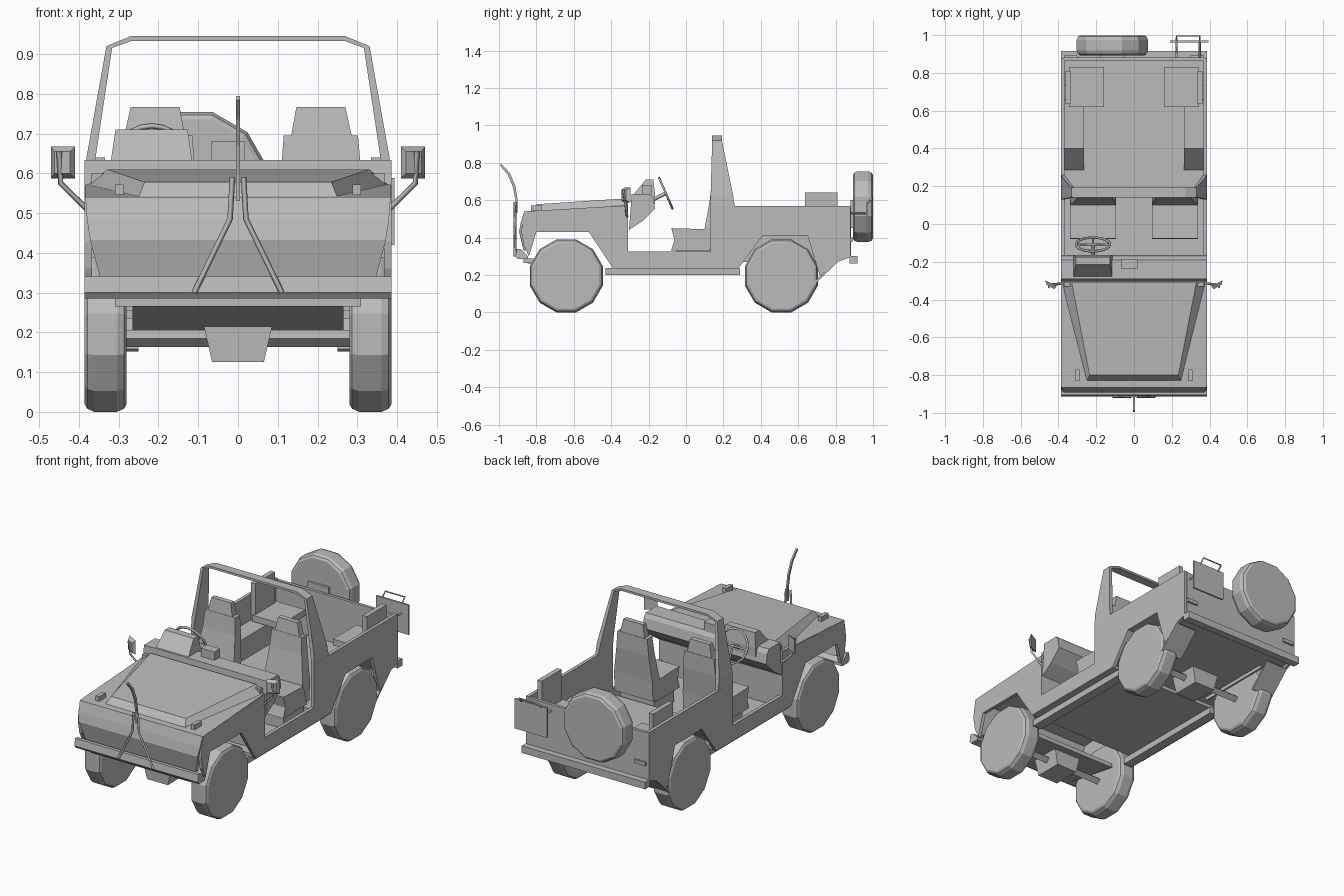
import bpy, bmesh, math
from mathutils import Vector, Matrix

if "Cube" in bpy.data.objects:
    bpy.data.objects.remove(bpy.data.objects["Cube"])

paint = bpy.data.materials.new("plain_grey")
paint.use_nodes = True
paint.diffuse_color = (0.5, 0.5, 0.5, 1)
paint.node_tree.nodes["Principled BSDF"].inputs["Base Color"].default_value = (0.5, 0.5, 0.5, 1)


def finish(ob, mirror):
    ob.data.materials.append(paint)
    if mirror:
        ob.modifiers.new("Mirror", "MIRROR")
    return ob


def solid(name, rings, mirror=False):
    """Skin a list of matching point loops and cap both ends."""
    bm = bmesh.new()
    loops = [[bm.verts.new(p) for p in ring] for ring in rings]
    n = len(loops[0])
    for a, b in zip(loops, loops[1:]):
        for i in range(n):
            j = (i + 1) % n
            bm.faces.new((a[i], a[j], b[j], b[i]))
    bm.faces.new(loops[0][::-1])
    bm.faces.new(loops[-1])
    bmesh.ops.recalc_face_normals(bm, faces=bm.faces[:])
    mesh = bpy.data.meshes.new(name)
    bm.to_mesh(mesh)
    bm.free()
    ob = bpy.data.objects.new(name, mesh)
    bpy.context.scene.collection.objects.link(ob)
    return finish(ob, mirror)


def side_profile(name, pts, x0, x1, mirror=False):
    """Extrude a (y, z) outline across x."""
    return solid(name, [[(x, y, z) for y, z in pts] for x in (x0, x1)], mirror)


def stack(name, levels, mirror=False):
    """Rectangles (z, x0, x1, y0, y1) joined from bottom to top."""
    return solid(name, [[(a, c, z), (b, c, z), (b, d, z), (a, d, z)]
                        for z, a, b, c, d in levels], mirror)


def box(name, x0, x1, y0, y1, z0, z1, mirror=False):
    return stack(name, [(z0, x0, x1, y0, y1), (z1, x0, x1, y0, y1)], mirror)


def rod(name, pts, r, mirror=False, closed=False):
    """Square-section bar along a path."""
    cu = bpy.data.curves.new(name, "CURVE")
    cu.dimensions = "3D"
    cu.bevel_depth = r
    cu.bevel_resolution = 0
    cu.use_fill_caps = True
    sp = cu.splines.new("POLY")
    sp.points.add(len(pts) - 1)
    for p, co in zip(sp.points, pts):
        p.co = (*co, 1)
    sp.use_cyclic_u = closed
    tmp = bpy.data.objects.new(name + "_path", cu)
    mesh = bpy.data.meshes.new_from_object(tmp)
    bpy.data.objects.remove(tmp)
    ob = bpy.data.objects.new(name, mesh)
    bpy.context.scene.collection.objects.link(ob)
    return finish(ob, mirror)


def wheel(name, centre, turn=0, size=1, mirror=False):
    """Twelve-sided tyre with rounded shoulders, flat on the ground."""
    rings = []
    spin = Matrix.Rotation(turn, 3, "Z")
    for w, r in ((-.053, .182), (-.046, .194), (-.028, .202), (.028, .202), (.046, .194), (.053, .182)):
        rings.append([spin @ Vector((w, size * r * math.cos(a), size * r * math.sin(a))) + Vector(centre)
                      for a in (math.radians(15 + 30 * i) for i in range(12))])
    return solid(name, rings, mirror)


# Wheels
wheel("front_wheels", (.333, -.64, .195), mirror=True)
wheel("rear_wheels", (.333, .51, .195), mirror=True)
wheel("spare_wheel", (-.115, .946, .565), math.pi / 2, .97)

# Body sides with wheel cut-outs and door opening
side_profile("body_side", [
    (-.84, .3), (-.868, .36), (-.88, .43), (-.875, .48), (-.86, .54), (-.31, .57), (-.31, .325), (.13, .325),
    (.13, .57), (.88, .57), (.88, .295), (.81, .27), (.715, .195), (.65, .41), (.41, .41), (.28, .235),
    (-.39, .235), (-.52, .43), (-.8, .43)], .367, .386, True)

# Hood deck and tapering nose
side_profile("hood_deck", [(-.865, .54), (-.31, .572), (-.31, .555), (-.865, .523)], -.384, .384)
solid("nose", [[(-w, y, z), (w, y, z), (w, y + .02, z), (-w, y + .02, z)]
               for z, w, y in ((.33, .345, -.868), (.432, .372, -.893), (.485, .38, -.882), (.54, .384, -.865))])
solid("raised_hood", [
    [(-.25, -.83, .54), (.25, -.83, .54), (.235, -.8, .578), (-.235, -.8, .578)],
    [(-.386, -.31, .565), (.386, -.31, .565), (.33, -.31, .61), (-.33, -.31, .61)]])
box("hood_lamp", .288, .31, -.83, -.77, .545, .572, True)
side_profile("front_bumper", [(-.912, .3), (-.9, .285), (-.845, .285), (-.845, .3), (-.885, .34), (-.905, .34)],
             -.386, .386)
side_profile("front_skid", [(-.86, .285), (-.86, .265), (-.5, .2), (-.5, .225)], -.265, .265)
box("front_crossmember", -.31, .31, -.87, -.8, .265, .287)

# Firewall and dashboard
box("firewall", -.37, .37, -.33, -.31, .235, .6)
side_profile("dashboard", [(-.305, .44), (-.23, .49), (-.165, .555), (-.175, .61), (-.19, .633), (-.29, .633)],
             -.386, .386)
stack("instrument_pod", [(.58, -.32, -.115, -.28, -.165), (.63, -.32, -.115, -.28, -.165),
                         (.71, -.308, -.127, -.215, -.175)])
box("gauge_box", -.068, .018, -.235, -.185, .63, .68)

# Steering wheel
hub = Vector((-.217, -.108, .637))
up = Vector((0, -.4, .91)).normalized()
rim = [hub + .09 * (math.cos(t) * Vector((1, 0, 0)) + math.sin(t) * up)
       for t in (math.tau * i / 20 for i in range(20))]
rod("steering_rim", rim, .007, closed=True)
for i in (0, 10, 15):
    rod("steering_spoke", [hub, rim[i]], .006)
rod("steering_column", [hub, hub + Vector((0, -.09, -.045))], .01)

# Floors and sills
box("cab_floor", -.37, .37, -.39, .28, .235, .255)
box("tub_floor", -.28, .28, .15, .87, .29, .305)
box("tub_step", -.37, .37, .14, .16, .25, .305)
box("front_floor_corner", .27, .37, .15, .3, .29, .305, True)
box("rear_floor_corner", .27, .37, .71, .87, .29, .305, True)
box("chassis_rail", .29, .345, -.43, .29, .2, .237, True)

# Rear wheel housings
side_profile("wheel_housing", [(.28, .3), (.4, .425), (.66, .425), (.74, .3), (.72, .29),
                               (.65, .41), (.41, .41), (.3, .29)], .27, .38, True)
side_profile("wheel_housing_wall", [(.28, .27), (.28, .3), (.4, .425), (.66, .425), (.74, .3), (.74, .27)],
             .266, .276, True)

# Tailgate, rear bumper, flaps
box("tailgate", -.37, .37, .865, .882, .295, .565)
box("rear_bumper", -.386, .386, .875, .917, .262, .302)
side_profile("mud_flap", [(.81, .28), (.815, .272), (.69, .152), (.68, .158)], .25, .386, True)
box("tail_lamp", .3, .37, .88, .893, .38, .4, True)
box("spare_bracket", -.18, -.05, .88, .91, .45, .6)

# Roll bar
stack("roll_bar_post", [(.56, .368, .386, .13, .262), (.635, .359, .382, .132, .25),
                        (.92, .316, .331, .14, .192)], True)
hoop = [(-.331, .92), (-.27, .945), (.27, .945), (.331, .92), (.318, .915), (.268, .933), (-.268, .933), (-.318, .915)]
solid("roll_bar_top", [[(x, y, z) for x, z in hoop] for y in (.14, .192)])

# Front seats
side_profile("seat_cushion", [(-.08, .33), (-.062, .385), (-.078, .45), (.1, .445), (.13, .33)], .095, .34, True)
box("seat_base", .11, .32, -.05, .13, .25, .335, True)
stack("seat_back", [(.34, .095, .335, .09, .16), (.45, .095, .335, .1, .165),
                    (.6, .108, .31, .127, .18), (.695, .115, .302, .137, .182)], True)
stack("headrest", [(.69, .133, .287, .138, .18), (.767, .147, .27, .147, .175)], True)

# Folding rear seats
box("rear_seat_cushion", .16, .345, .62, .83, .43, .465, True)
box("rear_seat_back", .335, .362, .635, .81, .43, .64, True)

# Mirrors, angled with a narrower front
solid("mirror_head", [
    [(.41, -.33, .587), (.47, -.298, .587), (.47, -.298, .667), (.41, -.33, .667)],
    [(.422, -.345, .6), (.462, -.322, .6), (.462, -.322, .655), (.422, -.345, .655)]], True)
rod("mirror_arm", [(.38, -.315, .51), (.446, -.322, .575), (.45, -.335, .655)], .007, True)

# Wire cutter on the nose
rod("cutter_leg", [(.11, -.914, .3), (.02, -.914, .485), (.014, -.914, .59)], .007, True)
blade = [(-.912, .53), (-.912, .6), (-.925, .67), (-.952, .735), (-.995, .785),
         (-.988, .795), (-.942, .745), (-.912, .675), (-.9, .6), (-.9, .53)]
side_profile("cutter_blade", blade, -.005, .005)

# Equipment plate with handle on the tail
box("equipment_plate", .19, .394, .962, .972, .42, .588)
for x in (.225, .348):
    rod("plate_bracket", [(x, .88, .53), (x, .966, .53)], .006)
rod("plate_handle", [(.225, .966, .58), (.225, .995, .61), (.348, .995, .61), (.348, .966, .58)], .005)

# Axles and differentials
for label, y in (("front", -.64), ("rear", .51)):
    side_profile(label + "_axle", [(y - .025, .185), (y, .206), (y + .025, .185), (y, .163)], -.3, .3)
    stack(label + "_differential", [(.125, -.065, .065, y - .08, y + .08),
                                    (.215, -.086, .086, y - .085, y + .085)])
